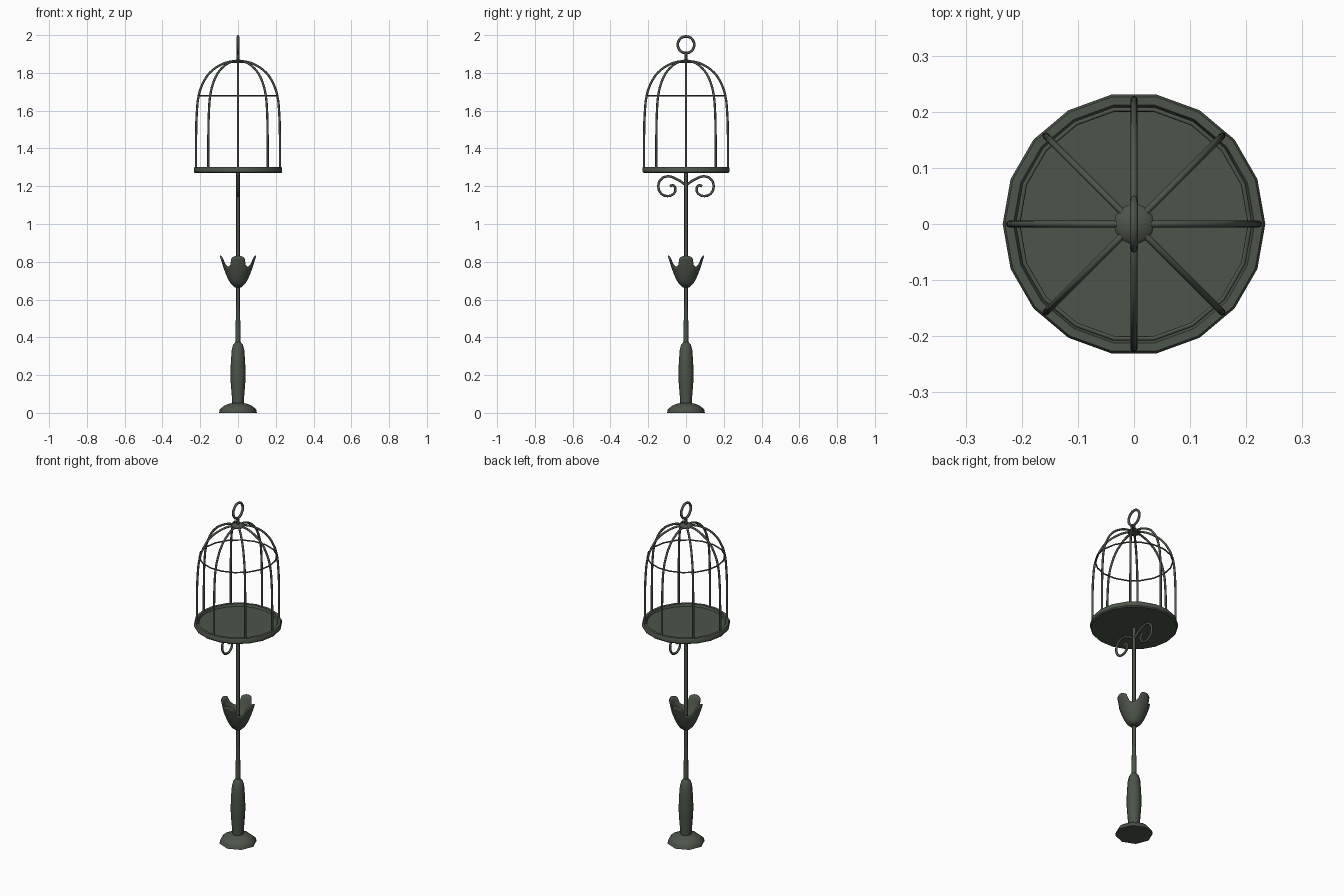
import bpy, bmesh, math
from math import sin, cos, pi, radians

if "Cube" in bpy.data.objects:
    bpy.data.objects.remove(bpy.data.objects["Cube"])

iron = bpy.data.materials.new("dark_green_iron")
iron.diffuse_color = (0.072, 0.089, 0.067, 1)
iron.use_nodes = True
iron.node_tree.nodes["Principled BSDF"].inputs["Base Color"].default_value = iron.diffuse_color


def finish(ob, angle=40):
    """Give the object its colour and smooth shading."""
    ob.data.materials.clear()
    ob.data.materials.append(iron)
    bpy.ops.object.select_all(action='DESELECT')
    ob.select_set(True)
    bpy.context.view_layer.objects.active = ob
    bpy.ops.object.shade_smooth_by_angle(angle=radians(angle))
    return ob


def mesh_object(name, bm, angle=40):
    bmesh.ops.remove_doubles(bm, verts=bm.verts, dist=1e-5)
    bmesh.ops.recalc_face_normals(bm, faces=bm.faces)
    me = bpy.data.meshes.new(name)
    bm.to_mesh(me)
    bm.free()
    ob = bpy.data.objects.new(name, me)
    bpy.context.collection.objects.link(ob)
    return finish(ob, angle)


def lathe(name, profile, sides, angle=50):
    """Spin a (radius, height) profile around z."""
    bm = bmesh.new()
    verts = [bm.verts.new((r, 0, z)) for r, z in profile]
    edges = [bm.edges.new(p) for p in zip(verts, verts[1:])]
    bmesh.ops.spin(bm, geom=verts + edges, cent=(0, 0, 0), axis=(0, 0, 1),
                   angle=2 * pi, steps=sides, use_merge=True)
    return mesh_object(name, bm, angle)


def tube(name, points, radius, cyclic=False, smooth=True, steps=5):
    """Round bar along a path, turned into a mesh."""
    cu = bpy.data.curves.new(name, 'CURVE')
    cu.dimensions = '3D'
    cu.bevel_depth, cu.bevel_resolution = radius, 2
    cu.resolution_u, cu.use_fill_caps = steps, True
    sp = cu.splines.new('BEZIER' if smooth else 'POLY')
    pts = sp.bezier_points if smooth else sp.points
    pts.add(len(points) - 1)
    for p, co in zip(pts, points):
        if smooth:
            p.co = co
            p.handle_left_type = p.handle_right_type = 'AUTO'
        else:
            p.co = (*co, 1)
    sp.use_cyclic_u = cyclic
    ob = bpy.data.objects.new(name, cu)
    bpy.context.collection.objects.link(ob)
    bpy.ops.object.select_all(action='DESELECT')
    ob.select_set(True)
    bpy.context.view_layer.objects.active = ob
    bpy.ops.object.convert(target='MESH')
    return finish(bpy.context.view_layer.objects.active, 60)


def circle(radius, n):
    return [(radius * cos(2 * pi * i / n), radius * sin(2 * pi * i / n)) for i in range(n)]


# foot, bulging lower stem and thin pole
lathe("foot", [(0, 0), (0.1, 0), (0.097, 0.018), (0.075, 0.037), (0.045, 0.05), (0, 0.055)], 8)
lathe("lower_stem", [(0, 0.04), (0.03, 0.04), (0.033, 0.09), (0.038, 0.15), (0.04, 0.2),
                     (0.038, 0.27), (0.033, 0.335), (0.026, 0.36), (0.014, 0.375), (0, 0.375)], 8)
lathe("pole", [(0, 0.36), (0.014, 0.36), (0.013, 0.45), (0.0095, 0.58), (0.0095, 1.275), (0, 1.275)], 8)

# flower cup: four flared petals with notches between them
N, ROWS = 48, 8
bm = bmesh.new()
grid = []
for i in range(N):
    a = 2 * pi * i / N
    petal = abs(cos(2 * a)) ** 0.7 if cos(4 * a) > 0 else 0.5 * (1 + cos(4 * a)) * 0.78
    top = 0.775 + 0.058 * petal
    col = []
    for j in range(ROWS + 1):
        t = j / ROWS
        z = 0.668 + (top - 0.668) * t
        h = (z - 0.668) / 0.165
        r = 0.012 + 0.058 * min(1, h / 0.6) ** 0.6 + 0.021 * max(0, (h - 0.6) / 0.4)
        col.append(bm.verts.new((r * cos(a), r * sin(a), z)))
    grid.append(col)
for i in range(N):
    for j in range(ROWS):
        k = (i + 1) % N
        bm.faces.new((grid[i][j], grid[k][j], grid[k][j + 1], grid[i][j + 1]))
cup = mesh_object("flower_cup", bm, 60)
shell = cup.modifiers.new("thickness", 'SOLIDIFY')
shell.thickness = 0.006

# scroll brackets under the cage, one each side
for side, label in ((-1, "front"), (1, "back")):
    path = [(0, 1.205), (0.045, 1.235), (0.095, 1.252), (0.133, 1.236), (0.146, 1.197),
            (0.132, 1.162), (0.098, 1.148), (0.066, 1.16), (0.056, 1.184), (0.068, 1.204), (0.086, 1.2)]
    tube("scroll_" + label, [(0, side * y, z) for y, z in path], 0.0065)

# cage floor with raised rim
lathe("cage_floor", [(0, 1.27), (0.228, 1.27), (0.234, 1.276), (0.234, 1.296), (0.23, 1.302),
                     (0.215, 1.302), (0.21, 1.288), (0, 1.288)], 18, 35)

# eight cage wires curving into the crown
wire = [(0.222, 1.285), (0.222, 1.45), (0.218, 1.59), (0.208, 1.68), (0.186, 1.745),
        (0.15, 1.8), (0.1, 1.838), (0.05, 1.858), (0, 1.862)]
for i in range(8):
    a = i * pi / 4
    tube(f"cage_wire_{i + 1}", [(r * cos(a), r * sin(a), z) for r, z in wire], 0.006, steps=3)

# hoop around the wires
tube("cage_hoop", [(x, y, 1.68) for x, y in circle(0.207, 18)], 0.004, True, False)

# crown cap, its stem and the hanging ring
lathe("crown_cap", [(0, 1.853), (0.03, 1.853), (0.036, 1.86), (0.03, 1.868), (0, 1.871)], 14)
lathe("ring_stem", [(0, 1.86), (0.007, 1.86), (0.007, 1.908), (0, 1.908)], 8)
tube("hanging_ring", [(0, y, 1.949 + z) for y, z in circle(0.044, 20)], 0.007, True, False)
